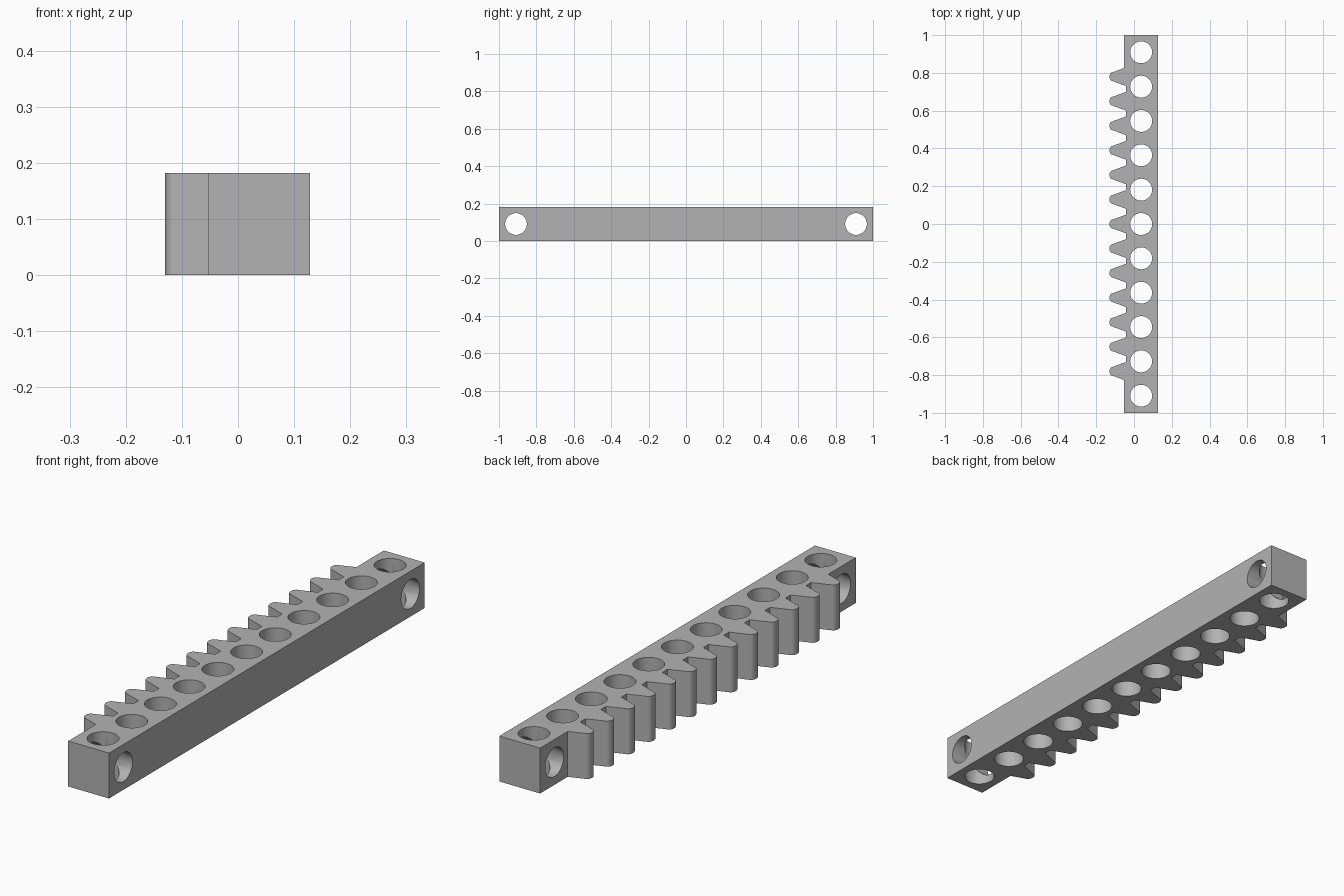
import bpy, bmesh, math
from mathutils import Matrix

cube = bpy.data.objects.get("Cube")
if cube:
    bpy.data.objects.remove(cube, do_unlink=True)

HEIGHT = 0.182
BACK, FACE = 0.128, -0.053       # plain side and toothed side of the bar
ROOT, PITCH_X, TIP = -0.043, -0.0886, -0.13
PITCH, TEETH = 0.13, 13
HOLE_X, HOLE_R, HOLE_GAP = 0.038, 0.058, 2 / 11

grey = bpy.data.materials.new("plain grey")
grey.use_nodes = True
color = (0.45, 0.45, 0.45, 1)
grey.diffuse_color = color
grey.node_tree.nodes["Principled BSDF"].inputs["Base Color"].default_value = color


def make_object(name, bm):
    bmesh.ops.recalc_face_normals(bm, faces=bm.faces)
    mesh = bpy.data.meshes.new(name)
    bm.to_mesh(mesh)
    bm.free()
    mesh.materials.append(grey)
    obj = bpy.data.objects.new(name, mesh)
    bpy.context.collection.objects.link(obj)
    return obj


def half_width(x):
    # straight flanks with a 20 degree pressure angle
    return PITCH / 4 + (x - PITCH_X) * math.tan(math.radians(20))


def tooth(y, first, last):
    # outline of one tooth with a rounded tip
    shoulder = -0.114
    w = half_width(shoulder)
    start = FACE if first else ROOT
    end = FACE if last else ROOT
    points = [(start, y - half_width(start))]
    for i in range(13):
        a = math.pi * i / 12
        points.append((shoulder + (TIP - shoulder) * math.sin(a), y - w * math.cos(a)))
    points.append((end, y + half_width(end)))
    return points


# Bar and teeth share one extruded outline
outline = [(BACK, 1), (BACK, -1), (FACE, -1)]
for i in range(TEETH):
    outline += tooth((i - TEETH // 2) * PITCH, i == 0, i == TEETH - 1)
outline.append((FACE, 1))
bm = bmesh.new()
base = bm.faces.new([bm.verts.new((x, y, 0)) for x, y in outline])
top = bmesh.ops.extrude_face_region(bm, geom=[base])["geom"]
bmesh.ops.translate(bm, vec=(0, 0, HEIGHT),
                    verts=[v for v in top if isinstance(v, bmesh.types.BMVert)])
rack = make_object("gear_rack", bm)


def drill(name, centres, turn):
    # cut a set of round holes, then discard the cutter
    bm = bmesh.new()
    for c in centres:
        bmesh.ops.create_cone(bm, cap_ends=True, segments=48, radius1=HOLE_R,
                              radius2=HOLE_R, depth=0.6,
                              matrix=Matrix.Translation(c) @ turn)
    cutter = make_object(name, bm)
    cutter.hide_render = True
    mod = rack.modifiers.new(name, "BOOLEAN")
    mod.operation, mod.solver, mod.object = "DIFFERENCE", "EXACT", cutter
    bpy.ops.object.modifier_apply(modifier=name)
    bpy.data.objects.remove(cutter, do_unlink=True)


bpy.context.view_layer.objects.active = rack
rack.select_set(True)

# Row of vertical holes, and a cross hole at each end
drill("vertical_holes", [(HOLE_X, i * HOLE_GAP, HEIGHT / 2) for i in range(-5, 6)],
      Matrix.Identity(4))
drill("cross_holes", [(HOLE_X, s * 5 * HOLE_GAP, HEIGHT / 2) for s in (-1, 1)],
      Matrix.Rotation(math.pi / 2, 4, "Y"))

bpy.ops.object.shade_smooth_by_angle(angle=math.radians(30))
